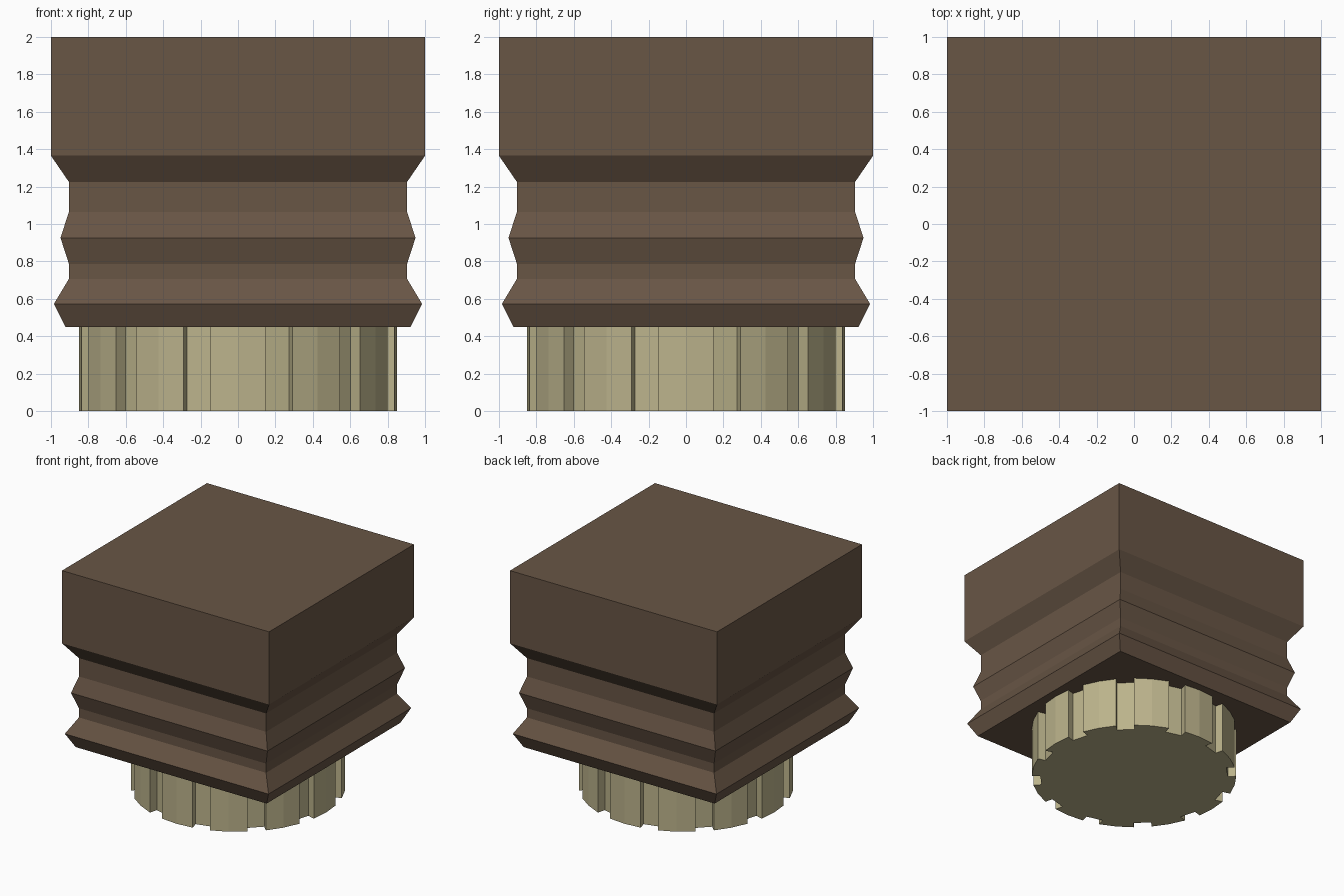
import bpy
from math import sin, cos, radians

if "Cube" in bpy.data.objects:
    bpy.data.objects.remove(bpy.data.objects["Cube"])


def material(name, color):
    mat = bpy.data.materials.new(name)
    mat.diffuse_color = (*color, 1)
    mat.use_nodes = True
    mat.node_tree.nodes["Principled BSDF"].inputs["Base Color"].default_value = mat.diffuse_color
    return mat


def loft(name, rings, mat):
    """Join stacked rings of equal length into a closed, flat-shaded solid."""
    n = len(rings[0])
    verts = [v for ring in rings for v in ring]
    faces = [list(range(n))[::-1],
             list(range(len(verts) - n, len(verts)))]
    for k in range(len(rings) - 1):
        for i in range(n):
            j = (i + 1) % n
            faces.append([k * n + i, k * n + j, (k + 1) * n + j, (k + 1) * n + i])
    mesh = bpy.data.meshes.new(name)
    mesh.from_pydata(verts, [], faces)
    mesh.update()
    obj = bpy.data.objects.new(name, mesh)
    bpy.context.collection.objects.link(obj)
    mesh.materials.append(mat)
    return obj


# Square moulded capital: (half width, height) profile
profile = [(0.922, 0.45), (0.984, 0.573), (0.904, 0.707), (0.904, 0.787),
           (0.949, 0.926), (0.904, 1.065), (0.904, 1.225), (1, 1.365), (1, 2)]
corners = [(-1, -1), (1, -1), (1, 1), (-1, 1)]
loft("capital_block", [[(x * w, y * w, z) for x, y in corners] for w, z in profile],
     material("dark_brown", (0.14, 0.092, 0.06)))

# Fluted round shaft: 36 sides, every third side pushed straight inwards
RADIUS, DEPTH = 0.85, 0.07
outline = []
for k in range(12):
    a, mid, b, c = (radians(30 * k + d) for d in (10, 15, 20, 30))
    start = (RADIUS * cos(a), RADIUS * sin(a))
    end = (RADIUS * cos(b), RADIUS * sin(b))
    dx, dy = DEPTH * cos(mid), DEPTH * sin(mid)
    outline += [start, (start[0] - dx, start[1] - dy),
                (end[0] - dx, end[1] - dy), end,
                (RADIUS * cos(c), RADIUS * sin(c))]
loft("fluted_shaft", [[(x, y, z) for x, y in outline] for z in (0, 0.45)],
     material("tan", (0.5, 0.45, 0.26)))
